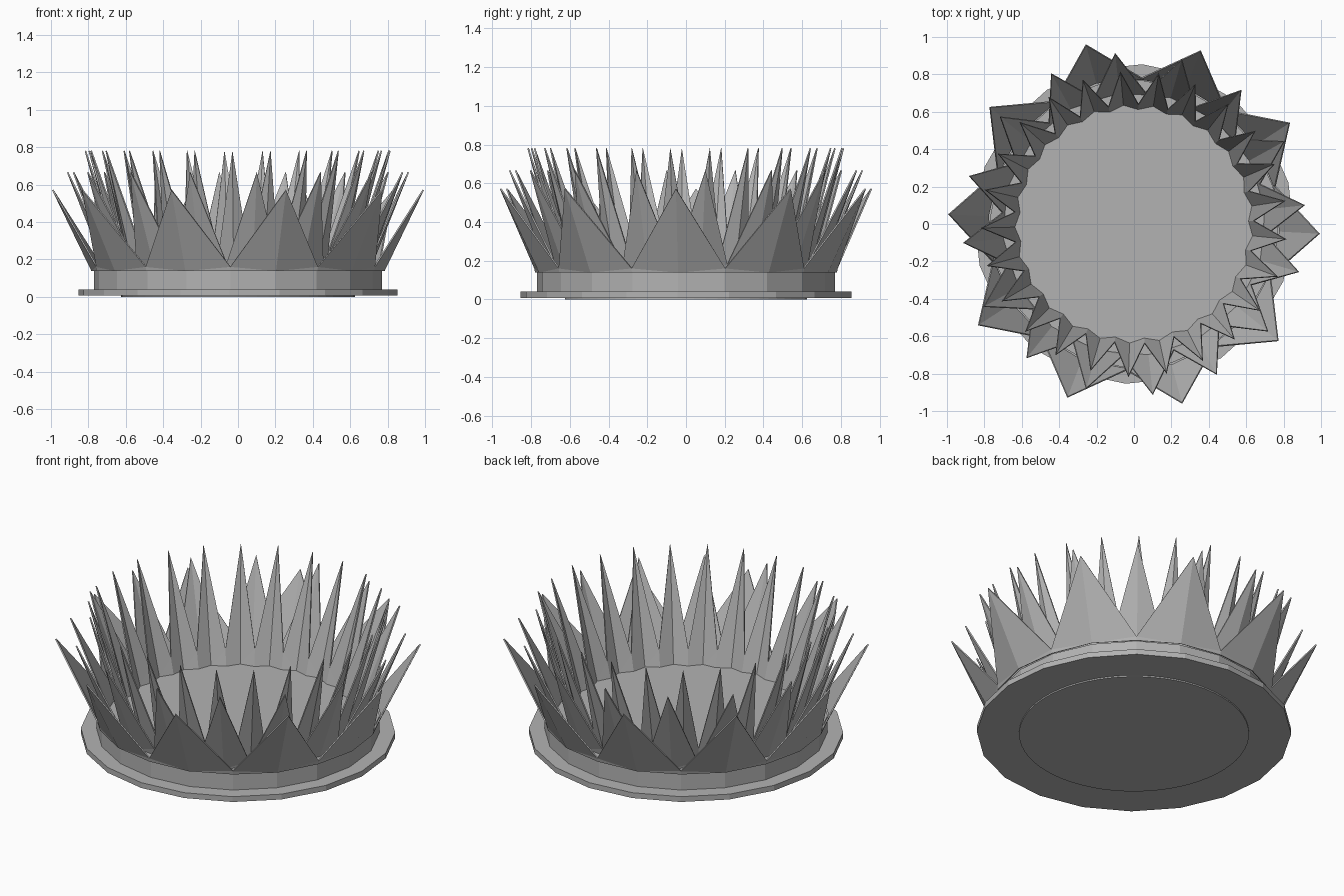
import bpy
import bmesh
from math import cos, sin, pi, radians

if "Cube" in bpy.data.objects:
    bpy.data.objects.remove(bpy.data.objects["Cube"], do_unlink=True)

grey = bpy.data.materials.new("plain grey")
grey.use_nodes = True
colour = (0.45, 0.45, 0.45, 1)
grey.diffuse_color = colour
grey.node_tree.nodes["Principled BSDF"].inputs["Base Color"].default_value = colour

PHASE = radians(15)


def polar(radius, angle, z):
    return (radius * cos(angle), radius * sin(angle), z)


def finish(name, bm):
    mesh = bpy.data.meshes.new(name)
    bmesh.ops.recalc_face_normals(bm, faces=bm.faces)
    bm.to_mesh(mesh)
    bm.free()
    mesh.materials.append(grey)
    obj = bpy.data.objects.new(name, mesh)
    bpy.context.collection.objects.link(obj)
    return obj


def drum(name, sides, radius, bottom, top):
    """Flat-sided solid disc."""
    bm = bmesh.new()
    rings = [[bm.verts.new(polar(radius, PHASE + 2 * pi * i / sides, z))
              for i in range(sides)] for z in (bottom, top)]
    for ring in rings:
        bm.faces.new(ring)
    for i in range(sides):
        j = (i + 1) % sides
        bm.faces.new((rings[0][i], rings[0][j], rings[1][j], rings[1][i]))
    return finish(name, bm)


def spike_row(name, count, phase, base, valley, tip):
    """Thin folded sheet: every spike is creased down its middle.
    base = (radius under tip, radius under valley, z); others = (radius, z)."""
    bm = bmesh.new()
    mids, lows, valleys, tips = [], [], [], []
    step = 2 * pi / count
    for i in range(count):
        a = radians(phase) + i * step
        b = a + step / 2
        mids.append(bm.verts.new(polar(base[0], a, base[2])))
        tips.append(bm.verts.new(polar(tip[0], a, tip[1])))
        lows.append(bm.verts.new(polar(base[1], b, base[2])))
        valleys.append(bm.verts.new(polar(valley[0], b, valley[1])))
    for i in range(count):
        j = (i + 1) % count
        # Half spike on each side of the valley, then the foot below it
        bm.faces.new((mids[i], valleys[i], tips[i]))
        bm.faces.new((mids[j], tips[j], valleys[i]))
        bm.faces.new((mids[i], lows[i], valleys[i]))
        bm.faces.new((lows[i], mids[j], valleys[i]))
    obj = finish(name, bm)
    sheet = obj.modifiers.new("sheet", "SOLIDIFY")
    sheet.thickness = 0.008
    sheet.offset = -1
    return obj


# Stand
drum("foot_disc", 64, 0.625, 0.0, 0.012)
drum("base_plate", 20, 0.855, 0.008, 0.04)
drum("body_ring", 20, 0.77, 0.035, 0.14)

# Three flaring rows of spikes, outer to inner
spike_row("outer_spikes", 10, -3, (0.785, 0.78, 0.138), (0.785, 0.16), (0.995, 0.57))
spike_row("middle_spikes", 16, 6.3, (0.71, 0.70, 0.138), (0.71, 0.18), (0.92, 0.665))
spike_row("inner_spikes", 25, 8.7, (0.645, 0.62, 0.138), (0.645, 0.23), (0.82, 0.78))
